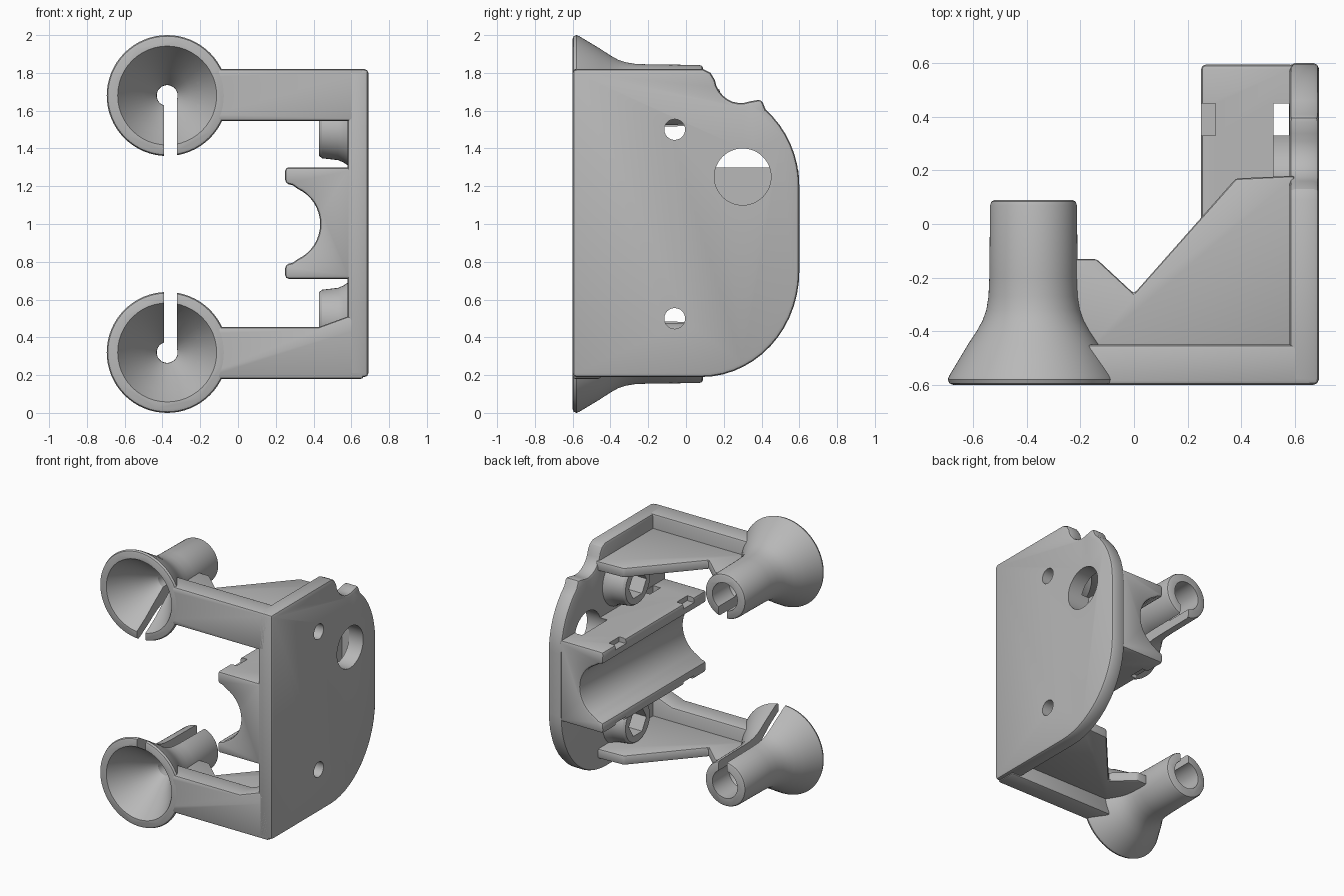
import bpy, bmesh, math

cube = bpy.data.objects.get("Cube")
if cube:
    bpy.data.objects.remove(cube)

grey = bpy.data.materials.new("plain grey")
grey.use_nodes = True
colour = (0.48, 0.48, 0.48, 1)
grey.diffuse_color = colour
grey.node_tree.nodes["Principled BSDF"].inputs["Base Color"].default_value = colour


def place(axis, u, v, t):
    """Map profile coordinates (u, v) and depth t to 3D along an axis."""
    return {"X": (t, u, v), "Y": (u, t, v), "Z": (u, v, t)}[axis]


def loft(name, rings):
    """Skin a list of equal rings and cap both ends."""
    bm = bmesh.new()
    loops = [[bm.verts.new(p) for p in ring] for ring in rings]
    n = len(loops[0])
    for a, b in zip(loops, loops[1:]):
        for i in range(n):
            j = (i + 1) % n
            bm.faces.new((a[i], a[j], b[j], b[i]))
    bm.faces.new(loops[0][::-1])
    bm.faces.new(loops[-1])
    bmesh.ops.recalc_face_normals(bm, faces=bm.faces)
    mesh = bpy.data.meshes.new(name)
    bm.to_mesh(mesh)
    bm.free()
    mesh.materials.append(grey)
    ob = bpy.data.objects.new(name, mesh)
    bpy.context.collection.objects.link(ob)
    return ob


def prism(name, points, axis, lo, hi):
    return loft(name, [[place(axis, u, v, t) for u, v in points] for t in (lo, hi)])


def box(name, x, y, z):
    pts = [(x[0], y[0]), (x[1], y[0]), (x[1], y[1]), (x[0], y[1])]
    return prism(name, pts, "Z", *z)


def lathe(name, profile, axis, cu, cv, n=48):
    """Turn (depth, radius) pairs round an axis through (cu, cv)."""
    angles = [2 * math.pi * i / n for i in range(n)]
    return loft(name, [[place(axis, cu + r * math.cos(a), cv + r * math.sin(a), t)
                        for a in angles] for t, r in profile])


def arc(cu, cv, ru, rv, a0, a1, n):
    steps = [math.radians(a0 + (a1 - a0) * i / n) for i in range(n + 1)]
    return [(cu + ru * math.cos(a), cv + rv * math.sin(a)) for a in steps]


def finish(ob, bevel=0, cutters=()):
    """Round the edges, make the cuts, bake the result and shade it."""
    if bevel:
        mod = ob.modifiers.new("rounding", "BEVEL")
        mod.width, mod.segments = bevel, 2
        mod.limit_method, mod.angle_limit = "ANGLE", math.radians(40)
    for cutter in cutters:
        cutter.hide_render = True
        mod = ob.modifiers.new("cut", "BOOLEAN")
        mod.operation, mod.solver, mod.object = "DIFFERENCE", "EXACT", cutter
    graph = bpy.context.evaluated_depsgraph_get()
    mesh = bpy.data.meshes.new_from_object(ob.evaluated_get(graph))
    ob.modifiers.clear()
    ob.data = mesh
    bpy.ops.object.select_all(action="DESELECT")
    ob.select_set(True)
    bpy.context.view_layer.objects.active = ob
    bpy.ops.object.shade_smooth_by_angle(angle=math.radians(28))


helpers = []


def helper(ob):
    helpers.append(ob)
    return ob


# Shared cutters: large access hole, and screw holes with nut pockets
access = helper(lathe("access_cutter", [(0.52, 0.15), (0.75, 0.15)], "X", 0.3, 1.25))
screws, pockets = [], []
for s in (1, -1):
    screws.append(helper(lathe("screw_cutter", [(0.3, 0.055), (0.8, 0.055)],
                               "X", -0.06, 1 + s * 0.5, 24)))
    pockets.append(helper(lathe("nut_cutter", [(0.4, 0.1), (0.55, 0.1)],
                                "X", -0.06, 1 + s * 0.5, 6)))

# Side plate: square front, rounded back, scalloped upper corner
outline = [(-0.6, 0.19), (-0.6, 1.82), (0.09, 1.82), (0.13, 1.8)]
outline += arc(0.29, 1.79, 0.14, 0.15, 190, 290, 8)
outline += [(0.40, 1.66)]
outline += arc(0.1, 1.2, 0.5, 0.53, 50, 0, 8)
outline += arc(0.08, 0.75, 0.52, 0.56, 0, -90, 14)
plate = prism("side_plate", outline, "X", 0.58, 0.69)
finish(plate, 0.02, [access] + screws)

# Cradle: long block with a round channel facing inward
section = [(0.6, 1.3), (0.25, 1.3), (0.25, 1.215), (0.29, 1.205)]
section += arc(0.23, 1.0, 0.205, 0.205, 65, -65, 16)
section += [(0.29, 0.795), (0.25, 0.785), (0.25, 0.71), (0.6, 0.71)]
cradle = prism("cradle", section, "Y", -0.595, 0.595)
cuts = [access]
for y in (-0.39, 0.39):
    span = (y - 0.06, y + 0.06)
    cuts.append(helper(box("strap_slot_cutter", (0.52, 0.578), span, (0.6, 1.4))))
    for s in (1, -1):
        z = sorted((1 + s * 0.265, 1 + s * 0.35))
        cuts.append(helper(box("strap_notch_cutter", (0.2, 0.305), span, z)))
finish(cradle, 0.018, cuts)

# Upper and lower halves
for s, side, screw, pocket in zip((1, -1), ("upper", "lower"), screws, pockets):
    zc = 1 + s * 0.68
    core = helper(lathe("core_cutter", [(-0.65, 0.29), (-0.6, 0.262), (-0.5, 0.20),
                                        (-0.4, 0.125), (-0.3, 0.056), (-0.16, 0.055),
                                        (-0.1, 0.1), (0.15, 0.1)], "Y", -0.375, zc))
    slot = helper(box("slot_cutter", (-0.391, -0.323), (-0.7, 0.2),
                      sorted((zc, zc - s * 0.4))))

    # Flared tube with an open slot towards the middle
    tube = lathe(side + "_flared_tube",
                 [(-0.6, 0.3), (-0.595, 0.314), (-0.58, 0.32), (-0.565, 0.314),
                  (-0.45, 0.245), (-0.4, 0.212), (-0.36, 0.19), (-0.32, 0.176),
                  (-0.27, 0.168), (-0.2, 0.165), (0.07, 0.162), (0.084, 0.157),
                  (0.09, 0.145)], "Y", -0.375, zc, 64)
    finish(tube, 0, [core, slot])

    # Front arm
    inner = [(-0.22, 0.545), (0.6, 0.545)]
    if s < 0:
        inner = [(-0.22, 0.545), (0.43, 0.545), (0.58, 0.49), (0.6, 0.49)]
    shape = inner + [(0.665, 0.545), (0.665, 0.82), (-0.22, 0.82)]
    arm = prism(side + "_arm", [(x, 1 + s * d) for x, d in shape], "Y", -0.6, -0.45)
    finish(arm, 0.015, [core])

    # Thin gusset web behind the arm
    web = [(-0.25, -0.5), (-0.25, -0.13), (-0.14, -0.13), (0, -0.26),
           (0.38, 0.17), (0.6, 0.18), (0.6, -0.5)]
    gusset = prism(side + "_gusset", web, "Z", zc - 0.035, zc + 0.035)
    finish(gusset, 0.012, [core])

    # Nut boss on the inside of the plate
    boss = lathe(side + "_nut_boss", [(0.43, 0.14), (0.445, 0.152), (0.53, 0.162),
                                      (0.56, 0.175), (0.59, 0.195)],
                 "X", -0.06, 1 + s * 0.5, 40)
    finish(boss, 0, [screw, pocket])

for ob in helpers:
    bpy.data.objects.remove(ob)
